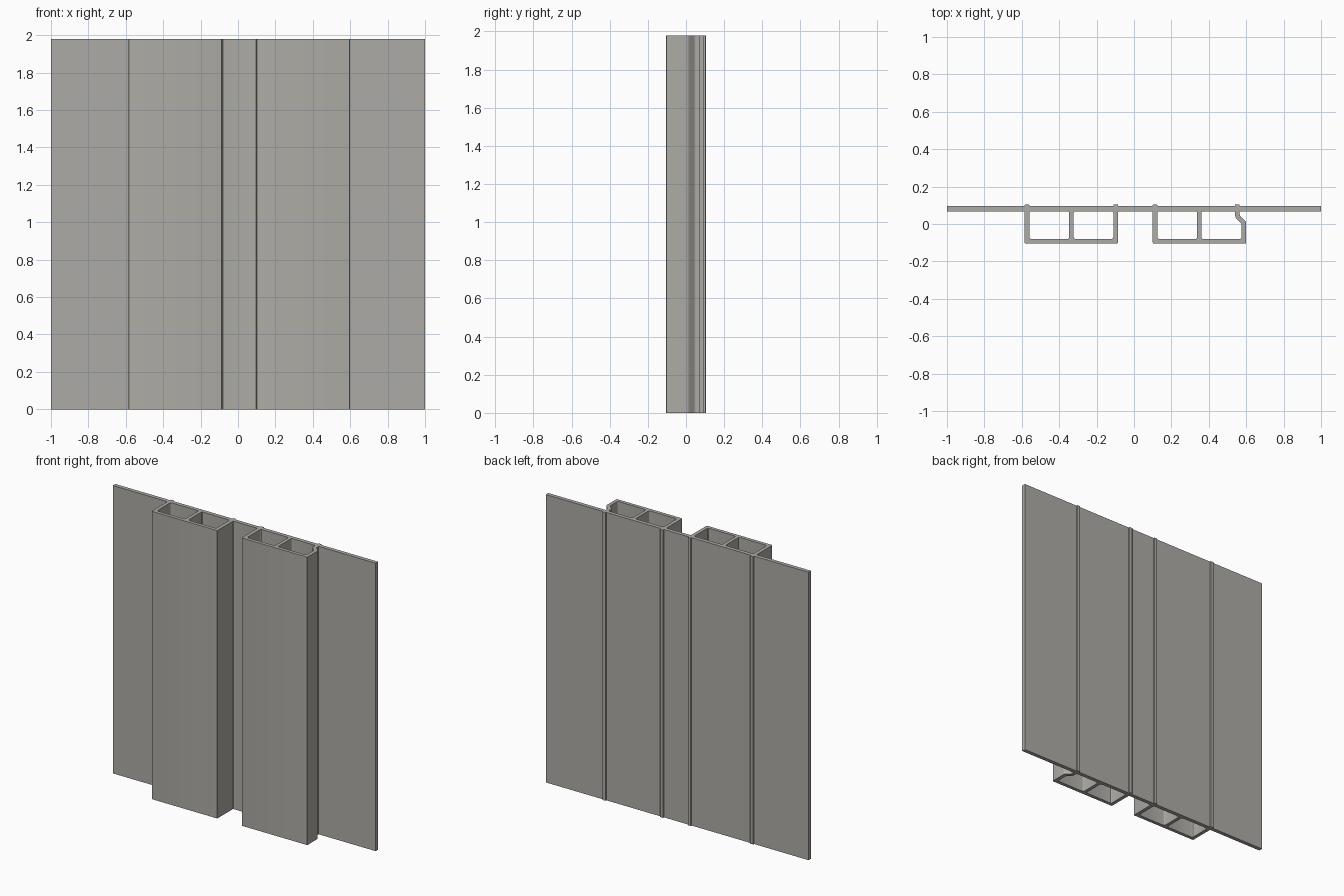
import bpy
from mathutils import Vector

if "Cube" in bpy.data.objects:
    bpy.data.objects.remove(bpy.data.objects["Cube"])

HEIGHT = 1.98
PLATE_LO, PLATE_HI = 0.068, 0.095     # thin wall panel
TOP, BOTTOM, FLOOR = 0.104, -0.104, -0.08

mat = bpy.data.materials.new("warm grey")
mat.diffuse_color = (0.42, 0.41, 0.38, 1)
mat.use_nodes = True
mat.node_tree.nodes["Principled BSDF"].inputs["Base Color"].default_value = mat.diffuse_color


def rounded(points, steps=3):
    """Round each (x, y, radius) corner of a closed outline."""
    out = []
    for i, (x, y, r) in enumerate(points):
        p = Vector((x, y))
        if r == 0:
            out.append(p)
            continue
        a = p + (Vector(points[i - 1][:2]) - p).normalized() * r
        b = p + (Vector(points[(i + 1) % len(points)][:2]) - p).normalized() * r
        for k in range(steps + 1):
            t = k / steps
            out.append(a * (1 - t) ** 2 + p * 2 * t * (1 - t) + b * t * t)
    return out


def rib(x0, x1):
    """Small raised rib on the back of the panel, right to left."""
    return [(x1, PLATE_HI, 0), (x1, TOP, .004), (x0, TOP, .004), (x0, PLATE_HI, 0)]


def cell(x0, x1):
    return [(x0, FLOOR, .012), (x1, FLOOR, .012),
            (x1, PLATE_LO, .012), (x0, PLATE_LO, .012)]


# outer outline: panel, two hollow channels (right one with a kinked wall), ribs
outline = [(-1, PLATE_LO, 0),
           (-.585, PLATE_LO, 0), (-.585, BOTTOM, .006), (-.085, BOTTOM, .006), (-.085, PLATE_LO, .008),
           (.10, PLATE_LO, .008), (.10, BOTTOM, .006), (.60, BOTTOM, .006),
           (.60, .012, .01), (.565, .046, .008), (.565, PLATE_LO, 0),
           (1, PLATE_LO, 0), (1, PLATE_HI, 0)]
for x0, x1 in ((.54, .565), (.10, .125), (-.11, -.085), (-.585, -.56)):
    outline += rib(x0, x1)
outline.append((-1, PLATE_HI, 0))

# hollow cells
kinked = [(.36, FLOOR, .012), (.576, FLOOR, .012), (.576, .0, .008),
          (.541, .036, .01), (.541, PLATE_LO, .008), (.36, PLATE_LO, .012)]
loops = [outline, cell(-.56, -.347), cell(-.323, -.11), cell(.125, .337), kinked]

# filled cross-section extruded to full height
curve = bpy.data.curves.new("profile", 'CURVE')
curve.dimensions = '2D'
curve.fill_mode = 'BOTH'
curve.extrude = HEIGHT / 2
for loop in loops:
    pts = rounded(loop)
    s = curve.splines.new('POLY')
    s.points.add(len(pts) - 1)
    for sp, p in zip(s.points, pts):
        sp.co = (p.x, p.y, 0, 1)
    s.use_cyclic_u = True
curve.materials.append(mat)
panel = bpy.data.objects.new("extruded_channel_panel", curve)
panel.location.z = HEIGHT / 2
bpy.context.collection.objects.link(panel)

# bake to mesh
bpy.context.view_layer.objects.active = panel
panel.select_set(True)
bpy.ops.object.convert(target='MESH')
bpy.ops.object.shade_smooth_by_angle()
